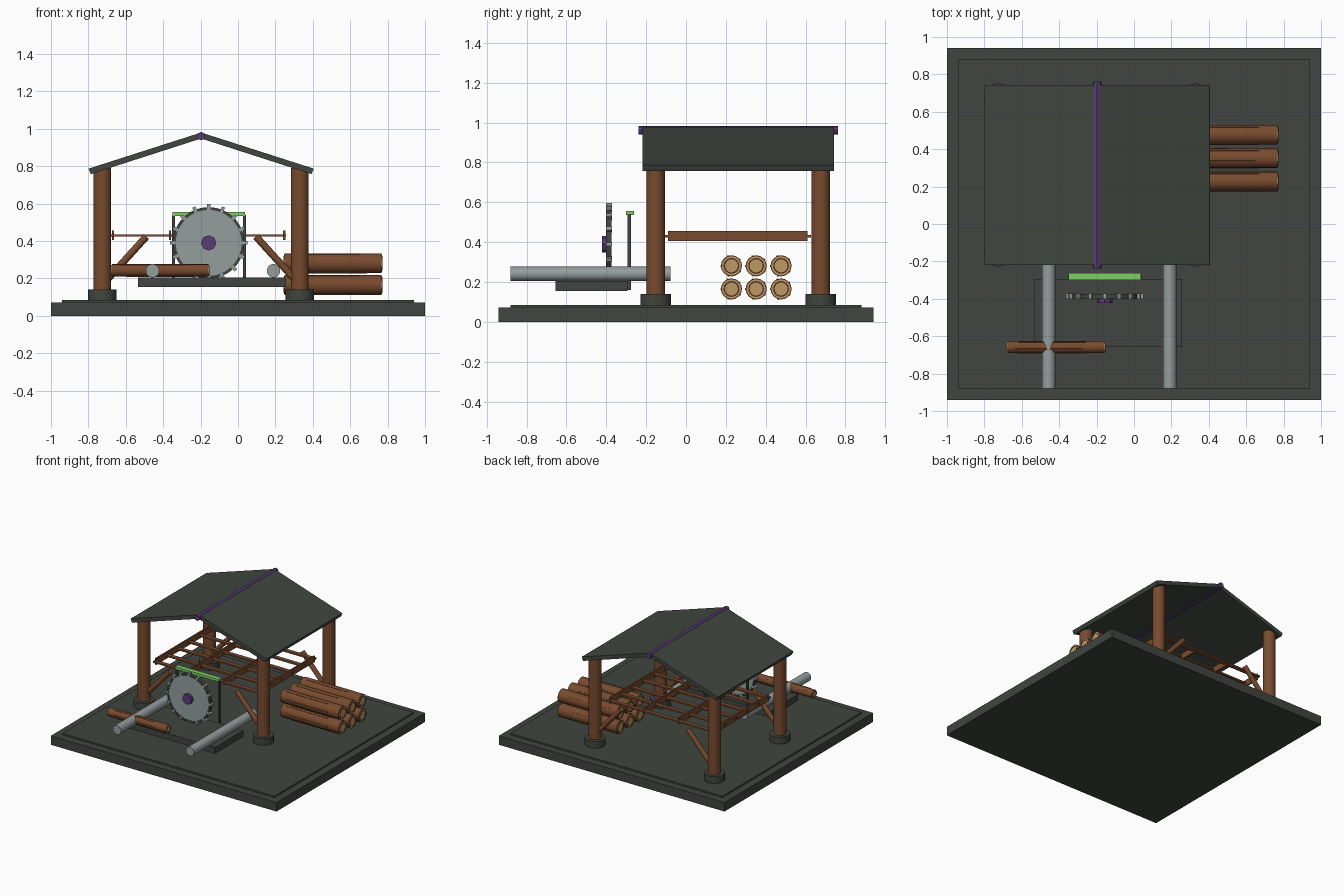
import bpy, bmesh, math
from mathutils import Vector, Matrix

if "Cube" in bpy.data.objects:
    bpy.data.objects.remove(bpy.data.objects["Cube"])

def mat(name, r, g, b):
    m = bpy.data.materials.new(name)
    m.diffuse_color = (r, g, b, 1)
    m.use_nodes = True
    m.node_tree.nodes["Principled BSDF"].inputs["Base Color"].default_value = m.diffuse_color
    return m

DARK = mat("dark slate", 0.052, 0.06, 0.05)
WOOD = mat("brown wood", 0.19, 0.07, 0.028)
BARK = mat("dark bark", 0.075, 0.03, 0.013)
TAN = mat("cut wood", 0.52, 0.32, 0.13)
STEEL = mat("steel grey", 0.30, 0.34, 0.34)
PURPLE = mat("purple", 0.10, 0.045, 0.18)
GREEN = mat("green", 0.21, 0.62, 0.13)

def finish(name, bm, m, smooth=False):
    bmesh.ops.recalc_face_normals(bm, faces=bm.faces)
    me = bpy.data.meshes.new(name)
    bm.to_mesh(me)
    bm.free()
    me.materials.append(m)
    ob = bpy.data.objects.new(name, me)
    bpy.context.collection.objects.link(ob)
    if smooth:
        bpy.ops.object.select_all(action='DESELECT')
        ob.select_set(True)
        bpy.context.view_layer.objects.active = ob
        bpy.ops.object.shade_smooth_by_angle(angle=math.radians(40))
    return ob

def box(name, x, y, z, m):
    """Box from (min, max) pairs."""
    bm = bmesh.new()
    bmesh.ops.create_cube(bm, size=1)
    for v in bm.verts:
        v.co = [a + (b - a) * (c + 0.5) for (a, b), c in zip((x, y, z), v.co)]
    return finish(name, bm, m)

def rod(name, a, b, r, m, sides=20):
    """Cylinder between two points."""
    a, b = Vector(a), Vector(b)
    d = b - a
    bm = bmesh.new()
    M = Matrix.Translation((a + b) / 2) @ d.to_track_quat('Z', 'Y').to_matrix().to_4x4()
    bmesh.ops.create_cone(bm, cap_ends=True, segments=sides, radius1=r, radius2=r,
                          depth=d.length, matrix=M)
    return finish(name, bm, m, sides > 8)

def ring(name, c, axis, r0, r1, depth, m, sides=32):
    """Flat ring with rectangular section, spun about an axis."""
    axis = Vector(axis)
    u = axis.orthogonal().normalized()
    bm = bmesh.new()
    pts = [(r0, -depth / 2), (r1, -depth / 2), (r1, depth / 2), (r0, depth / 2)]
    vs = [bm.verts.new(Vector(c) + u * r + axis * h) for r, h in pts]
    es = [bm.edges.new((vs[i], vs[(i + 1) % 4])) for i in range(4)]
    bmesh.ops.spin(bm, geom=vs + es, cent=c, axis=axis, angle=2 * math.pi,
                   steps=sides, use_merge=True)
    bmesh.ops.remove_doubles(bm, verts=bm.verts, dist=1e-5)
    return finish(name, bm, m, True)

def log(name, x0, x1, y, z, r):
    """Log along x with tan cut ends, growth rings and bark strips."""
    rod(name, (x0, y, z), (x1, y, z), r, WOOD, 16)
    for x, s in ((x0, -1), (x1, 1)):
        rod(name + "_cut_end", (x - s * 0.004, y, z), (x + s * 0.003, y, z), r * 0.9, TAN, 16)
        ring(name + "_growth_ring", (x + s * 0.003, y, z), (1, 0, 0), r * 0.62, r * 0.75, 0.003, BARK, 16)
    L = x1 - x0
    for i in range(5):
        a = math.radians(20 + 72 * i)
        bm = bmesh.new()
        bmesh.ops.create_cube(bm, size=1, matrix=Matrix.Translation(
            (x0 + L * (0.42 + 0.04 * (i % 3)), y, z)) @ Matrix.Rotation(a, 4, 'X')
            @ Matrix.Translation((0, 0, r)) @ Matrix.Diagonal((L * 0.7, r * 0.16, 0.005, 1)))
        finish(name + "_bark_strip", bm, WOOD)

# base slab and raised floor
box("base_slab", (-1, 1), (-0.94, 0.94), (0, 0.072), DARK)
box("floor_plate", (-0.94, 0.94), (-0.88, 0.88), (0.07, 0.085), DARK)

# posts, footings and braces
CX, CY = -0.197, 0.262
for sx in (-1, 1):
    for sy in (-1, 1):
        x, y = CX + sx * 0.528, CY + sy * 0.414
        rod("post", (x, y, 0.1), (x, y, 0.79), 0.047, WOOD)
        rod("post_footing", (x, y, 0.084), (x, y, 0.14), 0.076, DARK)
        rod("brace", (x, y, 0.165), (CX + sx * 0.293, y, 0.424), 0.019, WOOD, 12)

# pitched roof slabs, each a profile extruded along y
for s in (-1, 1):
    bm = bmesh.new()
    prof = [(0, 0.98), (0.602, 0.787), (0.59, 0.758), (0, 0.948)]
    f = bm.faces.new([bm.verts.new((CX + s * px, CY - 0.48, pz)) for px, pz in prof])
    g = bmesh.ops.extrude_face_region(bm, geom=[f])
    bmesh.ops.translate(bm, vec=(0, 0.96, 0),
                        verts=[v for v in g["geom"] if isinstance(v, bmesh.types.BMVert)])
    finish("roof_slab", bm, DARK)
rod("ridge_beam", (CX, CY - 0.5, 0.961), (CX, CY + 0.5, 0.961), 0.022, PURPLE, 8)

# open lattice deck
for i in range(4):
    x = -0.668 + 0.305 * i
    box("deck_rail", (x - 0.006, x + 0.006), (-0.09, 0.61), (0.405, 0.455), WOOD)
for i in range(6):
    y = -0.09 + 0.14 * i
    box("deck_slat", (-0.68, 0.257), (y - 0.016, y + 0.016), (0.424, 0.436), WOOD)

# saw bed and rollers
box("saw_bed", (-0.535, 0.256), (-0.655, -0.294), (0.155, 0.205), DARK)
for x in (-0.457, 0.19):
    rod("roller", (x, -0.88, 0.241), (x, -0.077, 0.241), 0.036, STEEL)

# guard frame behind the blade
for x in (-0.345, 0.035):
    box("guard_upright", (x - 0.008, x + 0.008), (-0.293, -0.276), (0.16, 0.54), DARK)
box("guard_bar", (-0.349, 0.038), (-0.3, -0.262), (0.535, 0.555), GREEN)

# circular saw blade with rim, teeth and hub
BX, BY, BZ = -0.157, -0.387, 0.39
rod("saw_blade", (BX, BY - 0.01, BZ), (BX, BY + 0.01, BZ), 0.185, STEEL, 48)
ring("blade_rim", (BX, BY, BZ), (0, 1, 0), 0.176, 0.191, 0.028, DARK, 48)
for i in range(16):
    bm = bmesh.new()
    bmesh.ops.create_cube(bm, size=1, matrix=Matrix.Translation((BX, BY, BZ))
                          @ Matrix.Rotation(2 * math.pi * i / 16, 4, 'Y')
                          @ Matrix.Translation((0, 0, 0.192))
                          @ Matrix.Diagonal((0.018, 0.03, 0.03, 1)))
    finish("saw_tooth", bm, STEEL)
rod("blade_hub", (BX, BY - 0.035, BZ), (BX, BY + 0.012, BZ), 0.041, PURPLE, 8)

# log on the rollers and the stacked logs
log("feed_log", -0.675, -0.157, -0.658, 0.243, 0.033)
for z in (0.165, 0.281):
    for y in (0.228, 0.352, 0.477):
        log("stacked_log", 0.248, 0.767, y, z, 0.053)
